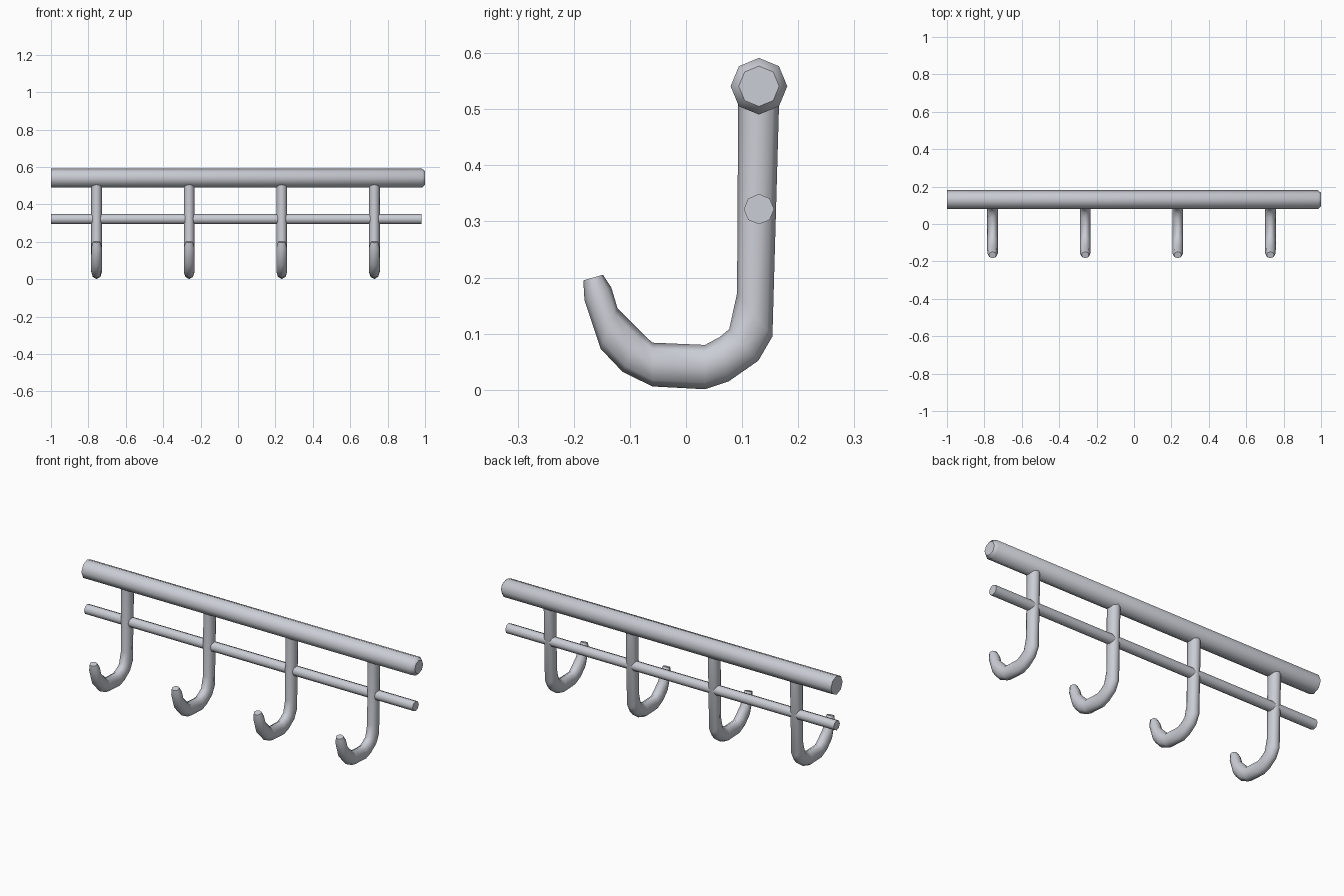
import bpy, bmesh, math
from mathutils import Vector

if "Cube" in bpy.data.objects:
    bpy.data.objects.remove(bpy.data.objects["Cube"])

steel = bpy.data.materials.new("brushed steel")
steel.diffuse_color = (0.59, 0.61, 0.66, 1)
steel.use_nodes = True
steel.node_tree.nodes["Principled BSDF"].inputs["Base Color"].default_value = steel.diffuse_color
SIDES = 8


def loft(name, rings, angle):
    """Skin a list of closed rings and cap both ends."""
    bm = bmesh.new()
    rows = [[bm.verts.new(p) for p in ring] for ring in rings]
    for a, b in zip(rows, rows[1:]):
        for i in range(SIDES):
            j = (i + 1) % SIDES
            bm.faces.new((a[i], a[j], b[j], b[i]))
    bm.faces.new(rows[0][::-1])
    bm.faces.new(rows[-1])
    bmesh.ops.recalc_face_normals(bm, faces=bm.faces[:])
    mesh = bpy.data.meshes.new(name)
    bm.to_mesh(mesh)
    bm.free()
    mesh.materials.append(steel)
    obj = bpy.data.objects.new(name, mesh)
    bpy.context.collection.objects.link(obj)
    bpy.ops.object.select_all(action='DESELECT')
    obj.select_set(True)
    bpy.context.view_layer.objects.active = obj
    bpy.ops.object.shade_smooth_by_angle(angle=math.radians(angle))
    return obj


def ring(centre, u, v):
    steps = [2 * math.pi * i / SIDES for i in range(SIDES)]
    return [centre + u * math.cos(t) + v * math.sin(t) for t in steps]


def rod(name, z, stations):
    """Octagonal rod along x; stations are (x, radius)."""
    loft(name, [ring(Vector((x, 0.13, z)), Vector((0, r, 0)), Vector((0, 0, r)))
                for x, r in stations], 50)


# Rails: thick upper one with a chamfered right end, thin lower one
rod("upper_rail", 0.541, [(-1, 0.0505), (0.984, 0.0505), (1, 0.036)])
rod("lower_rail", 0.322, [(-1, 0.027), (0.98, 0.027)])

# Hook sections: inner y, z, outer y, z, half width in x
sections = [
    (0.093, 0.515, 0.166, 0.515, 0.029),
    (0.091, 0.172, 0.154, 0.095, 0.029),
    (0.077, 0.108, 0.129, 0.052, 0.029),
    (0.060, 0.094, 0.076, 0.015, 0.029),
    (0.034, 0.080, 0.034, 0.001, 0.029),
    (-0.060, 0.084, -0.060, 0.006, 0.029),
    (-0.077, 0.100, -0.113, 0.032, 0.029),
    (-0.122, 0.145, -0.152, 0.073, 0.029),
    (-0.133, 0.182, -0.181, 0.160, 0.028),
    (-0.148, 0.205, -0.183, 0.195, 0.020),
]

# Four evenly spaced hooks
for n in range(4):
    x = -0.756 + 0.495 * n
    rings = []
    for iy, iz, oy, oz, rx in sections:
        inner, outer = Vector((x, iy, iz)), Vector((x, oy, oz))
        rings.append(ring((inner + outer) / 2, (outer - inner) / 2, Vector((rx, 0, 0))))
    loft(f"hook_{n + 1}", rings, 60)
